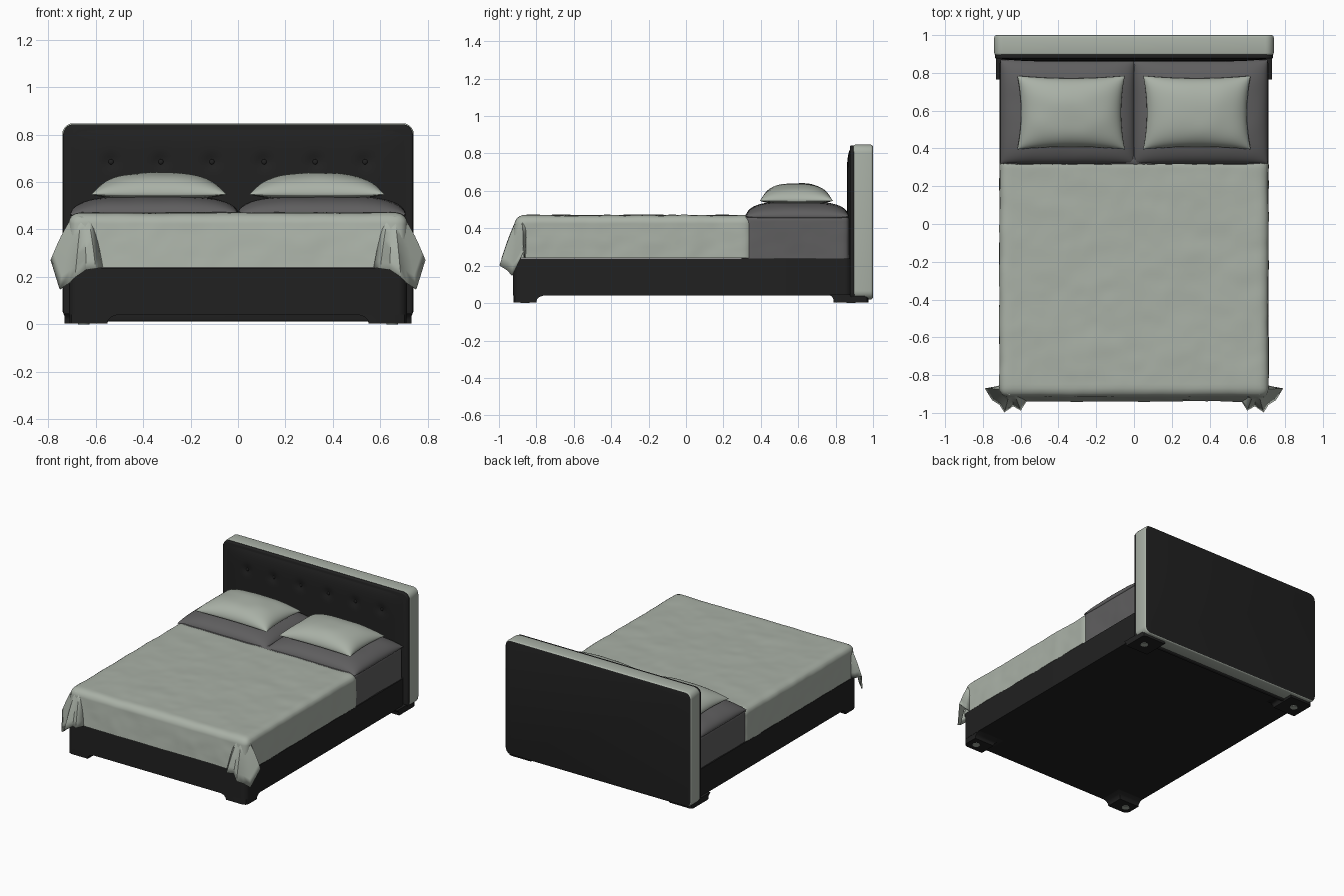
import bpy, bmesh, math
from mathutils import Vector, noise

if "Cube" in bpy.data.objects:
    bpy.data.objects.remove(bpy.data.objects["Cube"])


def material(name, rgb):
    m = bpy.data.materials.new(name)
    m.diffuse_color = (*rgb, 1)
    m.use_nodes = True
    m.node_tree.nodes["Principled BSDF"].inputs["Base Color"].default_value = m.diffuse_color
    return m


SAGE = material("sage_grey_fabric", (0.40, 0.44, 0.385))
GREY = material("dark_grey_sheet", (0.115, 0.113, 0.115))
BLACK = material("black_upholstery", (0.015, 0.015, 0.015))


def finish(bm, name, *mats, angle=40):
    bmesh.ops.recalc_face_normals(bm, faces=bm.faces)
    me = bpy.data.meshes.new(name)
    bm.to_mesh(me)
    bm.free()
    ob = bpy.data.objects.new(name, me)
    bpy.context.collection.objects.link(ob)
    for m in mats:
        me.materials.append(m)
    bpy.ops.object.select_all(action='DESELECT')
    ob.select_set(True)
    bpy.context.view_layer.objects.active = ob
    bpy.ops.object.shade_smooth_by_angle(angle=math.radians(angle))
    return ob


def cube(lo, hi):
    bm = bmesh.new()
    bmesh.ops.create_cube(bm, size=1)
    for v in bm.verts:
        v.co = Vector([lo[i] + (v.co[i] + 0.5) * (hi[i] - lo[i]) for i in range(3)])
    return bm


def slab(w, z0, z1, y0, y1, r, bevel):
    """Upright rounded rectangle, extruded along y, with softened rims."""
    bm = bmesh.new()
    pts = []
    for cx, cz, a in ((w - r, z1 - r, 0), (r - w, z1 - r, 90), (r - w, z0 + r, 180), (w - r, z0 + r, 270)):
        for k in range(7):
            t = math.radians(a + 15 * k)
            pts.append((cx + r * math.cos(t), cz + r * math.sin(t)))
    front = bm.faces.new([bm.verts.new((x, y0, z)) for x, z in pts])
    ext = bmesh.ops.extrude_face_region(bm, geom=[front], use_keep_orig=True)
    for g in ext['geom']:
        if isinstance(g, bmesh.types.BMVert):
            g.co.y = y1
    caps = [f for f in bm.faces if len(f.verts) > 4]
    bmesh.ops.recalc_face_normals(bm, faces=bm.faces)
    bmesh.ops.bevel(bm, geom=list({e for f in caps for e in f.edges}), offset=bevel,
                    segments=3, profile=0.5, affect='EDGES')
    return bm


def soft_block(lo, hi, r, cuts, wrinkle):
    """Dense block with rounded top and corners plus gentle wrinkles."""
    bm = cube(lo, hi)
    bmesh.ops.subdivide_edges(bm, edges=bm.edges[:], cuts=cuts, use_grid_fill=True)
    for v in bm.verts:
        p = v.co
        q = Vector((min(max(p.x, lo[0] + r), hi[0] - r),
                    min(max(p.y, lo[1] + r), hi[1] - r), min(p.z, hi[2] - r)))
        d = p - q
        if d.length > 1e-6 and p.z > lo[2] + 1e-4:
            p = q + d.normalized() * r
        elif d.xy.length > r:
            p = q + d.normalized() * r
        n = noise.noise(Vector((p.x * 5 + p.y * 3, p.y * 6 - p.x * 2, p.z * 6)))
        n += 0.5 * noise.noise(p * 14)
        if d.length > 1e-6:
            p = p + d.normalized() * n * wrinkle
        v.co = p
    return bm


def pillow(name, c, sx, sy, up, down, power, pinch, mat, n=28):
    """Cushion centred at c; pinch pulls the edge middles inward."""
    bm = bmesh.new()
    for h in (up, -down):
        rows = []
        for j in range(n + 1):
            row = []
            for i in range(n + 1):
                u = math.sin((i / n - 0.5) * math.pi)
                w = math.sin((j / n - 0.5) * math.pi)
                x = sx * u * (1 - pinch * (1 - w * w))
                y = sy * w * (1 - pinch * (1 - u * u))
                z = h * max(0, (1 - abs(u) ** power) * (1 - abs(w) ** power)) ** 0.5
                z += 0.004 * noise.noise(Vector((x * 9 + c[0] * 7, y * 9, 1))) * abs(z) / max(up, down)
                row.append(bm.verts.new((c[0] + x, c[1] + y, c[2] + z)))
            rows.append(row)
        for a, b in zip(rows, rows[1:]):
            for i in range(n):
                bm.faces.new((a[i], a[i + 1], b[i + 1], b[i]))
    bmesh.ops.remove_doubles(bm, verts=bm.verts, dist=1e-5)
    return finish(bm, name, mat, angle=70)


# Headboard: sage rim with a black back face
bm = slab(0.74, 0.02, 0.847, 0.893, 1.0, 0.045, 0.012)
bm.normal_update()
for f in bm.faces:
    f.material_index = 1 if f.normal.y > 0.95 else 0
finish(bm, "headboard_rim", SAGE, BLACK)

# Headboard black front panel
finish(slab(0.737, 0.012, 0.843, 0.876, 0.905, 0.045, 0.008), "headboard_front_panel", BLACK)

# Tufted headboard padding and buttons
tufts = [(s * x, 0.685) for x in (0.11, 0.325, 0.535) for s in (-1, 1)]
bm = bmesh.new()
bmesh.ops.create_grid(bm, x_segments=90, y_segments=40, size=1)
for v in bm.verts:
    u, w = v.co.x, v.co.y
    x, z = 0.725 * u, 0.52 + 0.31 * w
    puff = (1 - u ** 8) * (1 - w ** 8)
    dip = sum(math.exp(-((x - a) ** 2 + (z - b) ** 2) / 0.0009) for a, b in tufts)
    v.co = (x, 0.88 - 0.02 * puff + 0.013 * min(dip, 1) * puff, z)
ob = finish(bm, "headboard_padding", BLACK)
if ob.data.polygons[0].normal.y > 0:
    ob.data.flip_normals()
for a, b in tufts:
    bm = bmesh.new()
    bmesh.ops.create_uvsphere(bm, u_segments=12, v_segments=8, radius=0.011)
    for v in bm.verts:
        v.co = (v.co.x + a, v.co.y * 0.5 + 0.871, v.co.z + b)
    finish(bm, "tuft_button", BLACK)

# Bed base
bm = cube((-0.712, -0.925, 0.042), (0.712, 0.885, 0.238))
bmesh.ops.bevel(bm, geom=[e for e in bm.edges if abs(e.verts[0].co.z - e.verts[1].co.z) > 0.1],
                offset=0.04, segments=5, profile=0.5, affect='EDGES')
finish(bm, "bed_base", BLACK)

# Feet with curved inner sides, and their glides
for s in (-1, 1):
    for end, yo, yi, yt, xo in (("front", -0.922, -0.80, -0.745, 0.71), ("rear", 0.975, 0.79, 0.765, 0.73)):
        bm = bmesh.new()
        rings = []
        for z, t in ((0.004, 0), (0.02, 0.06), (0.033, 0.3), (0.046, 1)):
            xi, y = 0.55 - 0.06 * t, yi + (yt - yi) * t
            c = 0.03 if yo < 0 else -0.02
            ring = [(xi, y), (xi, yo), (xo - abs(c), yo), (xo - abs(c) * 0.3, yo + c * 0.3), (xo, yo + c), (xo, y)]
            rings.append([bm.verts.new((s * a, b, z)) for a, b in ring])
        for a, b in zip(rings, rings[1:]):
            for i in range(6):
                bm.faces.new((a[i], a[(i + 1) % 6], b[(i + 1) % 6], b[i]))
        bm.faces.new(rings[0])
        bm.faces.new(rings[-1])
        finish(bm, end + "_foot", BLACK)
        bm = bmesh.new()
        bmesh.ops.create_cone(bm, cap_ends=True, segments=20, radius1=0.025, radius2=0.025, depth=0.005)
        for v in bm.verts:
            v.co += Vector((s * 0.65, (yo + yi) / 2, 0.0025))
        finish(bm, end + "_foot_glide", SAGE)

# Grey mattress end with fitted sheet
finish(soft_block((-0.704, 0.30, 0.228), (0.704, 0.875, 0.475), 0.035, 30, 0.003),
       "mattress_sheet", GREY, angle=60)

# Blanket, leaning outward at the foot end
bm = soft_block((-0.712, -0.91, 0.24), (0.712, 0.355, 0.47), 0.045, 60, 0.004)
for v in bm.verts:
    k = min(max((-0.8 - v.co.y) / 0.1, 0), 1)
    v.co.y -= 0.03 * k * (0.47 - v.co.z) / 0.23
finish(bm, "blanket", SAGE, angle=60)

# Flared blanket corners: pleats lofted from the mattress edge to the hem
hem = [(0.57, -0.935, 0.24), (0.60, -0.985, 0.235), (0.64, -0.962, 0.23), (0.685, -0.995, 0.20),
       (0.71, -0.955, 0.175), (0.75, -0.93, 0.148), (0.787, -0.87, 0.27), (0.745, -0.865, 0.25), (0.705, -0.86, 0.24)]
top = [(0.61, -0.90, 0.44), (0.63, -0.905, 0.445), (0.645, -0.90, 0.45), (0.66, -0.90, 0.455),
       (0.675, -0.895, 0.455), (0.69, -0.885, 0.45), (0.70, -0.875, 0.445), (0.70, -0.86, 0.44), (0.70, -0.845, 0.435)]
for s in (-1, 1):
    bm = bmesh.new()
    rows = []
    for k in range(7):
        t = k / 6
        row = []
        for a, b in zip(top, hem):
            p = Vector(a).lerp(Vector(b), t)
            p.z += 0.012 * math.sin(math.pi * t)
            row.append(bm.verts.new((s * p.x, p.y, p.z)))
        rows.append(row)
    for a, b in zip(rows, rows[1:]):
        for i in range(len(top) - 1):
            bm.faces.new((a[i], a[i + 1], b[i + 1], b[i]))
    ob = finish(bm, "blanket_corner_drape", SAGE, angle=50)
    mod = ob.modifiers.new("cloth_thickness", 'SOLIDIFY')
    mod.thickness = 0.006
    mod.offset = 0

# Grey lower pillows and sage upper pillows
for s in (-1, 1):
    pillow("lower_pillow", (s * 0.352, 0.595, 0.462), 0.355, 0.275, 0.078, 0.03, 4, 0.0, GREY)
    pillow("upper_pillow", (s * 0.333, 0.59, 0.547), 0.285, 0.195, 0.093, 0.02, 2.6, 0.07, SAGE)
